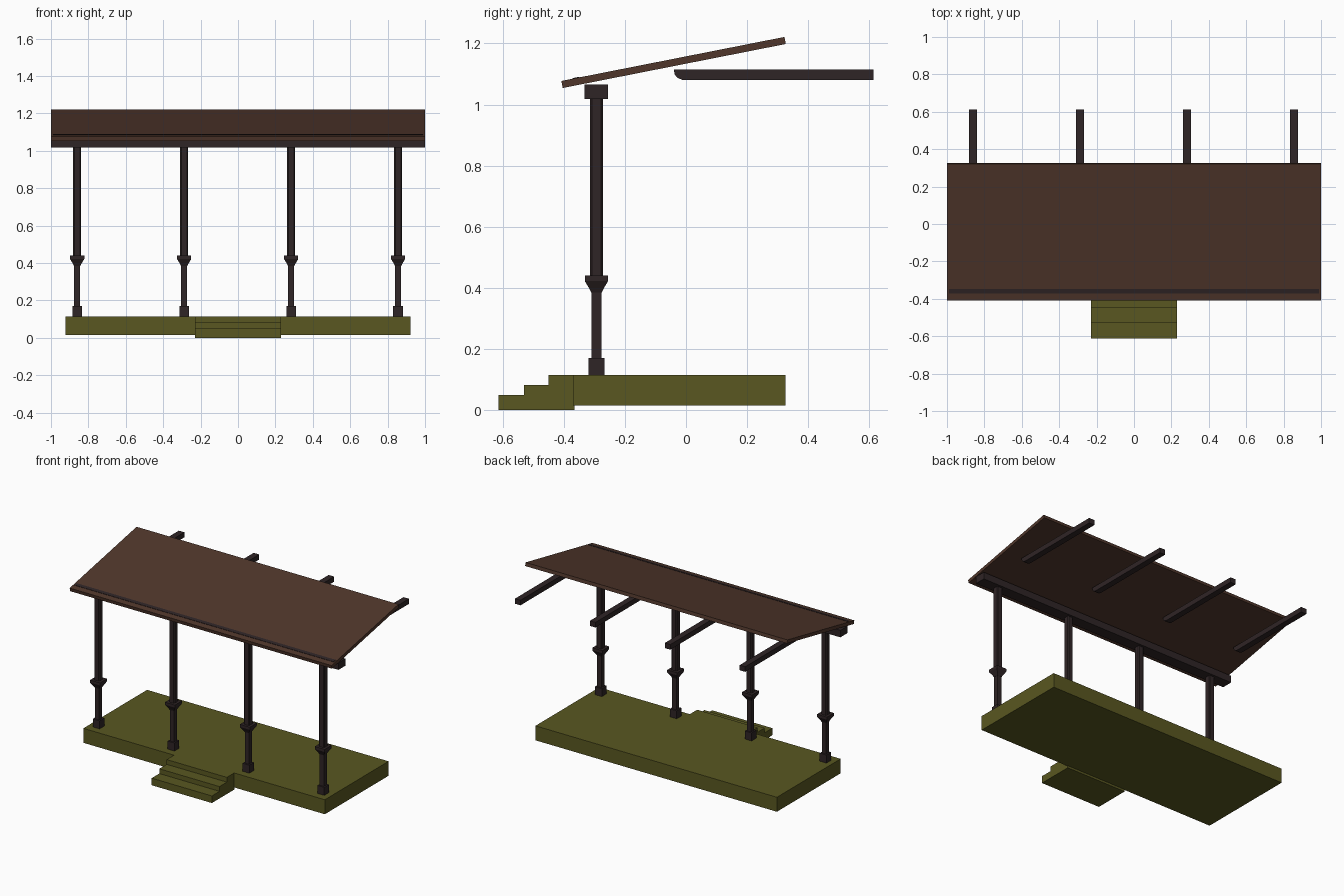
import bpy, bmesh

cube = bpy.data.objects.get("Cube")
if cube:
    bpy.data.objects.remove(cube, do_unlink=True)


def material(name, rgb):
    m = bpy.data.materials.new(name)
    m.use_nodes = True
    m.diffuse_color = (*rgb, 1)
    m.node_tree.nodes["Principled BSDF"].inputs["Base Color"].default_value = (*rgb, 1)
    return m


roof_brown = material("roof brown", (0.079, 0.037, 0.024))
dark_wood = material("dark wood", (0.028, 0.018, 0.019))
olive = material("olive green", (0.100, 0.096, 0.015))


def finish(name, bm, mat):
    bmesh.ops.recalc_face_normals(bm, faces=bm.faces)
    mesh = bpy.data.meshes.new(name)
    bm.to_mesh(mesh)
    bm.free()
    mesh.materials.append(mat)
    obj = bpy.data.objects.new(name, mesh)
    bpy.context.collection.objects.link(obj)
    return obj


def extrude_x(name, outline, x0, x1, mat):
    """Side outline of (y, z) points pushed from x0 to x1."""
    bm = bmesh.new()
    face = bm.faces.new([bm.verts.new((x0, y, z)) for y, z in outline])
    moved = bmesh.ops.extrude_face_region(bm, geom=[face])["geom"]
    verts = [v for v in moved if isinstance(v, bmesh.types.BMVert)]
    bmesh.ops.translate(bm, verts=verts, vec=(x1 - x0, 0, 0))
    return finish(name, bm, mat)


def rect(y0, y1, z0, z1):
    return [(y0, z0), (y1, z0), (y1, z1), (y0, z1)]


def stack(name, x, y, levels, mat, chamfer=0.0):
    """Upright post lofted through (half width, z) levels."""
    bm = bmesh.new()
    rings = []
    for h, z in levels:
        c = h - chamfer
        pts = [(h, -c), (h, c), (c, h), (-c, h), (-h, c), (-h, -c), (-c, -h), (c, -h)]
        if not chamfer:
            pts = pts[1::2]
        rings.append([bm.verts.new((x + px, y + py, z)) for px, py in pts])
    n = len(rings[0])
    for a, b in zip(rings, rings[1:]):
        for i in range(n):
            j = (i + 1) % n
            bm.faces.new((a[i], a[j], b[j], b[i]))
    bm.faces.new(rings[0])
    bm.faces.new(rings[-1])
    return finish(name, bm, mat)


# Deck and front steps
extrude_x("deck", rect(-0.37, 0.325, 0.015, 0.115), -0.922, 0.922, olive)
steps = [(-0.613, 0), (-0.365, 0), (-0.365, 0.115), (-0.45, 0.115),
         (-0.45, 0.082), (-0.53, 0.082), (-0.53, 0.049), (-0.613, 0.049)]
extrude_x("front_steps", steps, -0.23, 0.23, olive)

# Posts, with a rafter in line with each
post_y = -0.293
rafter = [(-0.04, 1.115), (-0.037, 1.098), (-0.028, 1.087), (-0.01, 1.08),
          (0.613, 1.08), (0.613, 1.115)]
for i in range(4):
    x = -0.86 + i * 0.572
    stack(f"post_base_{i}", x, post_y, [(0.026, 0.115), (0.026, 0.17)], dark_wood)
    stack(f"post_lower_{i}", x, post_y, [(0.016, 0.17), (0.016, 0.4)], dark_wood)
    collar = [(0.017, 0.385), (0.023, 0.397), (0.038, 0.422), (0.038, 0.44)]
    stack(f"post_collar_{i}", x, post_y, collar, dark_wood)
    stack(f"post_upper_{i}", x, post_y, [(0.021, 0.44), (0.021, 1.02)], dark_wood, 0.006)
    extrude_x(f"rafter_{i}", rafter, x - 0.021, x + 0.021, dark_wood)

# Header beam over the posts
extrude_x("header_beam", rect(-0.332, -0.256, 1.018, 1.066), -1, 1, dark_wood)

# Sloping roof slab
front, back, low, high, thick = -0.408, 0.322, 1.077, 1.221, 0.023
slope = (high - low) / (back - front)
skew = thick * slope
roof = [(front, low), (front + skew, low - thick), (back + skew, high - thick), (back, high)]
extrude_x("roof", roof, -1, 1, roof_brown)


# Dark strip lying on the roof near the eave
def roof_z(y):
    return low + (y - front) * slope


y0, y1 = -0.371, -0.348
strip = [(y0, roof_z(y0) - 0.002), (y1, roof_z(y1) - 0.002),
         (y1, roof_z(y1) + 0.002), (y0, roof_z(y0) + 0.002)]
extrude_x("roof_strip", strip, -0.99, 0.99, dark_wood)
